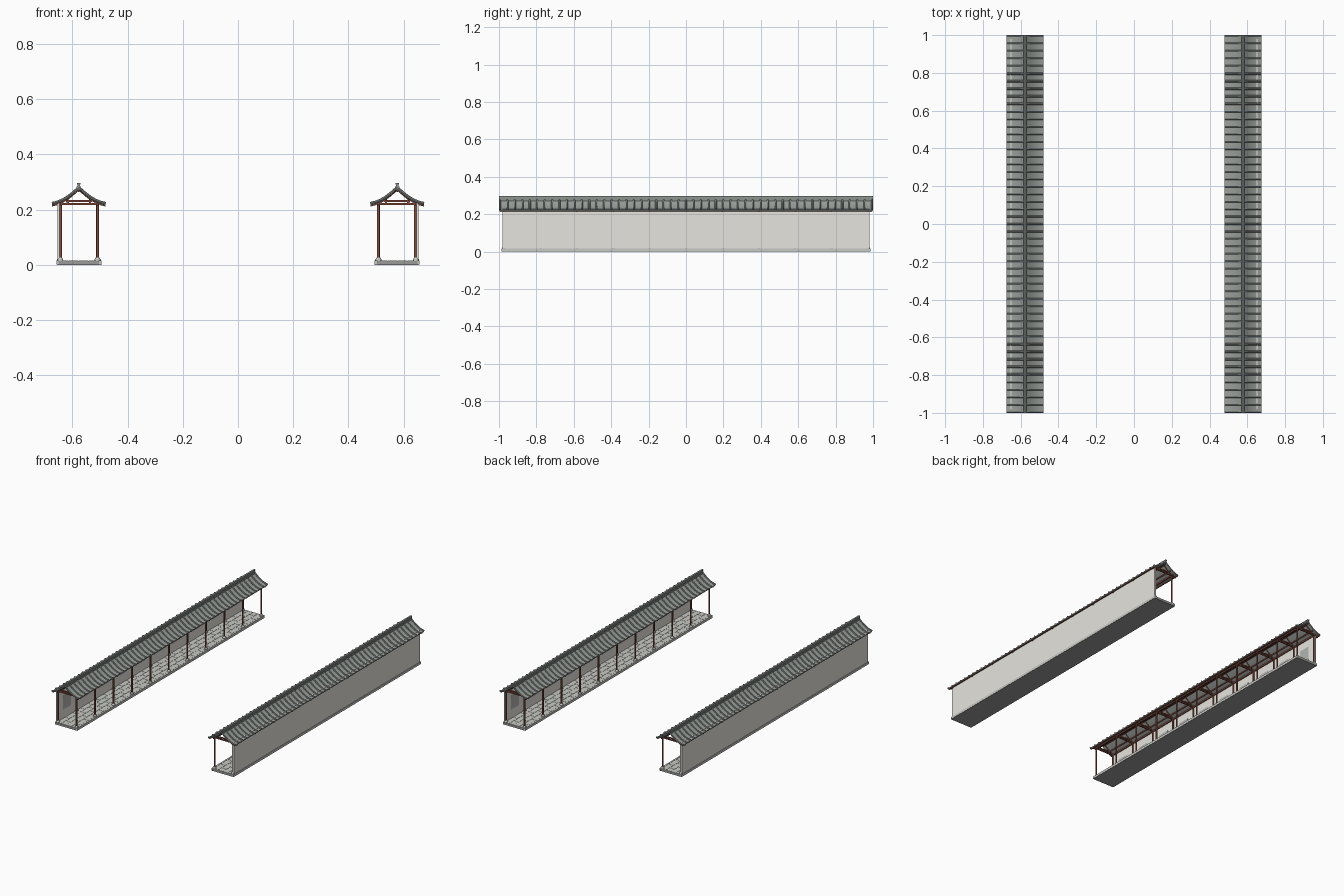
import bpy, bmesh, math
from mathutils import Matrix, Vector

if "Cube" in bpy.data.objects:
    bpy.data.objects.remove(bpy.data.objects["Cube"])

CX = 0.577                                   # centre line of the right gallery
BAYS = [-0.973 + i * 0.1946 for i in range(11)]
ROOF = [(0, .278), (.012, .266), (.026, .254), (.042, .242), (.06, .2315), (.08, .2235), (.0975, .2195)]


def material(name, rgb):
    m = bpy.data.materials.new(name)
    m.diffuse_color = (*rgb, 1)
    m.use_nodes = True
    m.node_tree.nodes["Principled BSDF"].inputs["Base Color"].default_value = m.diffuse_color
    return m


TILE = material("roof_tile_grey", (.33, .36, .34))
RIB = material("rib_tile_grey", (.27, .30, .28))
WOOD = material("red_brown_wood", (.24, .075, .05))
PLASTER = material("plaster", (.80, .78, .73))
STONE = material("stone", (.58, .59, .55))
DARK = material("joint_grey", (.32, .33, .31))
WINDOW = material("window_grey", (.45, .46, .44))


def finish(bm, name, mat, smooth=False):
    """Make the object, plus its twin turned half a turn about the centre."""
    bmesh.ops.recalc_face_normals(bm, faces=bm.faces)
    me = bpy.data.meshes.new(name)
    bm.to_mesh(me)
    bm.free()
    me.materials.append(mat)
    ob = bpy.data.objects.new("right_" + name, me)
    bpy.context.collection.objects.link(ob)
    if smooth:
        bpy.ops.object.select_all(action='DESELECT')
        ob.select_set(True)
        bpy.context.view_layer.objects.active = ob
        bpy.ops.object.shade_smooth_by_angle(angle=math.radians(40))
    twin = ob.copy()
    twin.name = "left_" + name
    twin.rotation_euler.z = math.pi
    bpy.context.collection.objects.link(twin)
    return ob, twin


def box(bm, x0, x1, y0, y1, z0, z1):
    m = Matrix.Translation(((x0 + x1) / 2, (y0 + y1) / 2, (z0 + z1) / 2)) @ \
        Matrix.Diagonal((x1 - x0, y1 - y0, z1 - z0, 1))
    bmesh.ops.create_cube(bm, size=1, matrix=m)


def cyl(bm, x, y, z0, z1, r0, r1, n=12):
    bmesh.ops.create_cone(bm, cap_ends=True, segments=n, radius1=r0, radius2=r1, depth=z1 - z0,
                          matrix=Matrix.Translation((x, y, (z0 + z1) / 2)))


def prism(bm, outline, y0, y1):
    """Extrude an x-z outline along y."""
    f = bm.faces.new([bm.verts.new((x, y0, z)) for x, z in outline])
    ext = bmesh.ops.extrude_face_region(bm, geom=[f])["geom"]
    bmesh.ops.translate(bm, verts=[v for v in ext if isinstance(v, bmesh.types.BMVert)],
                        vec=(0, y1 - y0, 0))


def slope(offset):
    """Whole roof line from eave to eave, shifted up by offset."""
    half = [(x, z + offset) for x, z in ROOF]
    return [(CX - x, z) for x, z in half[:0:-1]] + [(CX + x, z) for x, z in half]


def tube(bm, path, y, r, n=8):
    """Sweep a round section along an x-z path."""
    pts = [Vector((x, y, z)) for x, z in path]
    rings = []
    for i, p in enumerate(pts):
        t = (pts[min(i + 1, len(pts) - 1)] - pts[max(i - 1, 0)]).normalized()
        up = Vector((0, 1, 0)).cross(t)
        rings.append([bm.verts.new(p + r * (math.cos(a) * Vector((0, 1, 0)) + math.sin(a) * up))
                      for a in (2 * math.pi * k / n for k in range(n))])
    for a, b in zip(rings, rings[1:]):
        for k in range(n):
            bm.faces.new((a[k], a[(k + 1) % n], b[(k + 1) % n], b[k]))
    bm.faces.new(rings[0])
    bm.faces.new(rings[-1])


# plinth and paving
bm = bmesh.new()
box(bm, .495, .657, -.985, .985, 0, .0135)
finish(bm, "plinth", DARK)
bm = bmesh.new()
box(bm, .494, .504, -.986, .986, .001, .0165)
box(bm, .650, .658, -.986, .986, .001, .0165)
for row in range(4):
    x0 = .5055 + row * .0365
    edge = -.985
    k = 0
    while edge < .984:
        end = min(edge + (.04 if k == 0 and row % 2 else .08), .985)
        if end > .96:
            end = .985
        box(bm, x0, x0 + .035, edge, end - .0018, .012, .016)
        edge, k = end, k + 1
finish(bm, "paving", STONE)

# outer wall, and window panels on its inner face
bm = bmesh.new()
box(bm, .647, .655, -.98, .98, .012, .2285)
finish(bm, "outer_wall", PLASTER)
bm = bmesh.new()
for a, b in zip(BAYS, BAYS[1:]):
    c = (a + b) / 2
    box(bm, .6455, .648, c - .042, c + .042, .075, .165)
finish(bm, "window_panels", WINDOW)

# columns and stone bases
bm = bmesh.new()
for y in BAYS:
    for x in (.509, .645):
        cyl(bm, x, y, .016, .02, .0115, .0115)
        cyl(bm, x, y, .02, .027, .0105, .007)
finish(bm, "column_bases", STONE, True)
bm = bmesh.new()
for y in BAYS:
    for x in (.509, .643):
        cyl(bm, x, y, .024, .224, .005, .005)
finish(bm, "columns", WOOD, True)

# timber frame: tie beams, rafters, lintels and purlins
bm = bmesh.new()
for y in BAYS:
    box(bm, CX - .07, CX + .07, y - .004, y + .004, .217, .2235)
    box(bm, CX - .047, CX + .047, y - .0035, y + .0035, .2285, .2355)
    for s in (-1, 1):
        box(bm, CX + s * .04 - .004, CX + s * .04 + .004, y - .003, y + .003, .222, .237)
    prism(bm, slope(-.003) + slope(-.008)[::-1], y - .0035, y + .0035)
finish(bm, "roof_frames", WOOD)
bm = bmesh.new()
for s in (-1, 1):
    box(bm, CX + s * .068 - .004, CX + s * .068 + .004, -.985, .985, .215, .224)
    box(bm, CX + s * .042 - .003, CX + s * .042 + .003, -.99, .99, .232, .239)
    box(bm, CX + s * .091 - .003, CX + s * .091 + .003, -.995, .995, .2125, .219)
box(bm, CX - .003, CX + .003, -.99, .99, .264, .274)
finish(bm, "purlins", WOOD)

# roof sheet
bm = bmesh.new()
prism(bm, slope(.002) + slope(-.004)[::-1], -.996, .996)
finish(bm, "roof_sheet", TILE, True)

# tile ribs, repeated along the roof
bm = bmesh.new()
tube(bm, slope(.003), -.9945, .0055)
for ob in finish(bm, "tile_ribs", RIB, True):
    arr = ob.modifiers.new("repeat", 'ARRAY')
    arr.use_relative_offset = False
    arr.use_constant_offset = True
    arr.constant_offset_displace = (0, 1.989 / 50, 0)
    arr.count = 51

# ridge
bm = bmesh.new()
box(bm, CX - .008, CX + .008, -.998, .998, .272, .284)
box(bm, CX - .0045, CX + .0045, -.998, .998, .283, .292)
box(bm, CX - .006, CX + .006, -1, 1, .291, .297)
finish(bm, "ridge", RIB)
